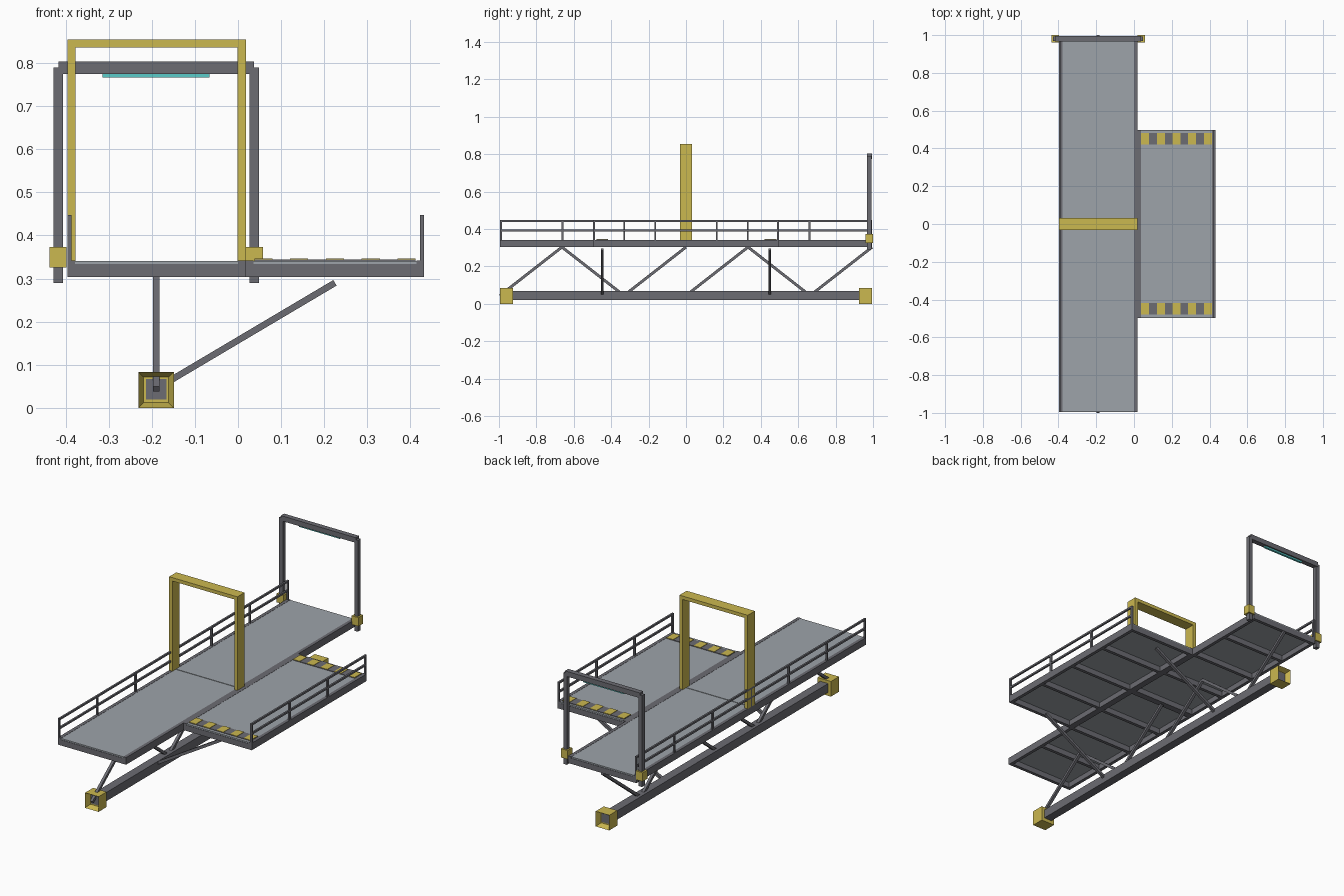
import bpy, bmesh
from mathutils import Vector

if "Cube" in bpy.data.objects:
    bpy.data.objects.remove(bpy.data.objects["Cube"])


def material(name, rgb):
    m = bpy.data.materials.new(name)
    m.use_nodes = True
    m.diffuse_color = (*rgb, 1)
    m.node_tree.nodes["Principled BSDF"].inputs["Base Color"].default_value = (*rgb, 1)
    return m


STEEL = material("dark grey steel", (0.15, 0.15, 0.17))
DECK = material("light grey deck", (0.34, 0.37, 0.40))
YELLOW = material("safety yellow", (0.60, 0.48, 0.08))
LIGHT = material("cyan lamp", (0.10, 0.60, 0.58))


def finish(name, bm, mat):
    mesh = bpy.data.meshes.new(name)
    bm.to_mesh(mesh)
    bm.free()
    mesh.materials.append(mat)
    ob = bpy.data.objects.new(name, mesh)
    bpy.context.collection.objects.link(ob)
    return ob


def add_box(bm, x, y, z):
    """Box from (low, high) pairs on each axis."""
    verts = bmesh.ops.create_cube(bm, size=1)["verts"]
    for v in verts:
        v.co = [(a + b) / 2 + c * (b - a) for (a, b), c in zip((x, y, z), v.co)]
    return verts


def box(name, mat, x, y, z):
    bm = bmesh.new()
    add_box(bm, x, y, z)
    return finish(name, bm, mat)


def strut(name, p, q, width=0.015):
    """Square bar running from p to q."""
    p, q = Vector(p), Vector(q)
    d = q - p
    bm = bmesh.new()
    add_box(bm, (-width / 2, width / 2), (-width / 2, width / 2), (0, d.length))
    up = Vector((1, 0, 0)) if abs(d.x) < 1e-6 else Vector((0, 1, 0))
    side = d.normalized().cross(up)
    for v in bm.verts:
        v.co = p + up * v.co.x + side * v.co.y + d.normalized() * v.co.z
    bmesh.ops.recalc_face_normals(bm, faces=bm.faces)
    return finish(name, bm, STEEL)


END = 0.995
BASE, TOP = 0.303, 0.342
MID = -0.19


# Deck module: side beams, cross beams underneath and a thin floor plate
def deck_module(name, x0, x1, y0, y1):
    w = 0.018
    bm = bmesh.new()
    for a in (x0, x1 - w):
        add_box(bm, (a, a + w), (y0, y1), (BASE, TOP))
    count = 4
    for i in range(count + 1):
        y = y0 + (y1 - y0 - w) * i / count
        add_box(bm, (x0 + w, x1 - w), (y, y + w), (BASE, 0.334))
    finish(name + "_frame", bm, STEEL)
    box(name + "_floor", DECK, (x0 + w, x1 - w), (y0 + 0.002, y1 - 0.002), (0.333, TOP - 0.001))


deck_module("front_walkway", -0.396, 0.018, -END, 0)
deck_module("back_walkway", -0.396, 0.018, 0, END)
deck_module("side_platform", 0.018, 0.432, -END / 2, END / 2)


# Railings: evenly spaced posts, a middle rail and a top rail
def railing(name, x, half, spans):
    t = 0.005
    bm = bmesh.new()
    for i in range(spans + 1):
        y = (half - t) * (2 * i / spans - 1)
        add_box(bm, (x - t, x + t), (y - t, y + t), (TOP, 0.437))
    for z in (0.387, 0.437):
        add_box(bm, (x - t, x + t), (-half, half), (z, z + 2 * t))
    finish(name, bm, STEEL)


railing("walkway_railing", -0.391, END, 6)
railing("platform_railing", 0.427, END / 2, 3)

# Hazard strips at both ends of the side platform
for label, y in (("front", -0.448), ("back", 0.452)):
    span = (y - 0.031, y + 0.031)
    box(label + "_hazard_base", STEEL, (0.038, 0.412), span, (TOP - 0.002, 0.344))
    bm = bmesh.new()
    for i in range(5):
        x = 0.038 + i * 0.083
        add_box(bm, (x, x + 0.042), span, (TOP, 0.346))
    finish(label + "_hazard_stripes", bm, YELLOW)

# Yellow arch over the middle of the walkway
for label, x in (("right", -0.396), ("left", -0.001)):
    box(label + "_arch_leg", YELLOW, (x, x + 0.019), (-0.031, 0.031), (TOP - 0.002, 0.836))
box("arch_top", YELLOW, (-0.396, 0.018), (-0.031, 0.031), (0.836, 0.855))

# End gate with brackets and lamp
for label, s in (("right", -1), ("left", 1)):
    x = MID + s * 0.2275
    box(label + "_gate_post", STEEL, (x - 0.011, x + 0.011), (0.969, 0.993), (0.29, 0.79))
    box(label + "_gate_bracket", YELLOW, (x - 0.02, x + 0.02), (0.96, 1.0), (0.325, 0.373))
box("gate_top", STEEL, (MID - 0.227, MID + 0.227), (0.967, 0.995), (0.775, 0.803))
box("gate_lamp", LIGHT, (MID - 0.124, MID + 0.124), (0.975, 0.987), (0.766, 0.775))

# Lower boom with hollow end caps
box("lower_boom", STEEL, (MID - 0.024, MID + 0.024), (-0.968, 0.968), (0.019, 0.067))
for label, s in (("front", -1), ("back", 1)):
    bm = bmesh.new()
    add_box(bm, (MID - 0.041, MID + 0.041), sorted((s * 0.925, s * END)), (0, 0.083))
    bm.normal_update()
    outer = [f for f in bm.faces if f.normal.y * s > 0.9]
    bmesh.ops.inset_region(bm, faces=outer, thickness=0.017)
    bmesh.ops.translate(bm, verts=outer[0].verts, vec=(0, -s * 0.03, 0))
    finish(label + "_boom_cap", bm, YELLOW)

# Zigzag struts, repeated for each walkway module
LOW = 0.044
step = END / 3
for start in (-END, 0):
    for i in range(3):
        za, zb = (BASE, LOW) if i == 1 else (LOW, BASE)
        y = start + i * step
        strut("zigzag_strut", (MID, y, za), (MID, y + step, zb))

# Braces carrying the side platform
for label, y in (("front", -0.448), ("back", 0.448)):
    strut(label + "_platform_brace", (MID, y, LOW), (0.225, y, 0.29))
